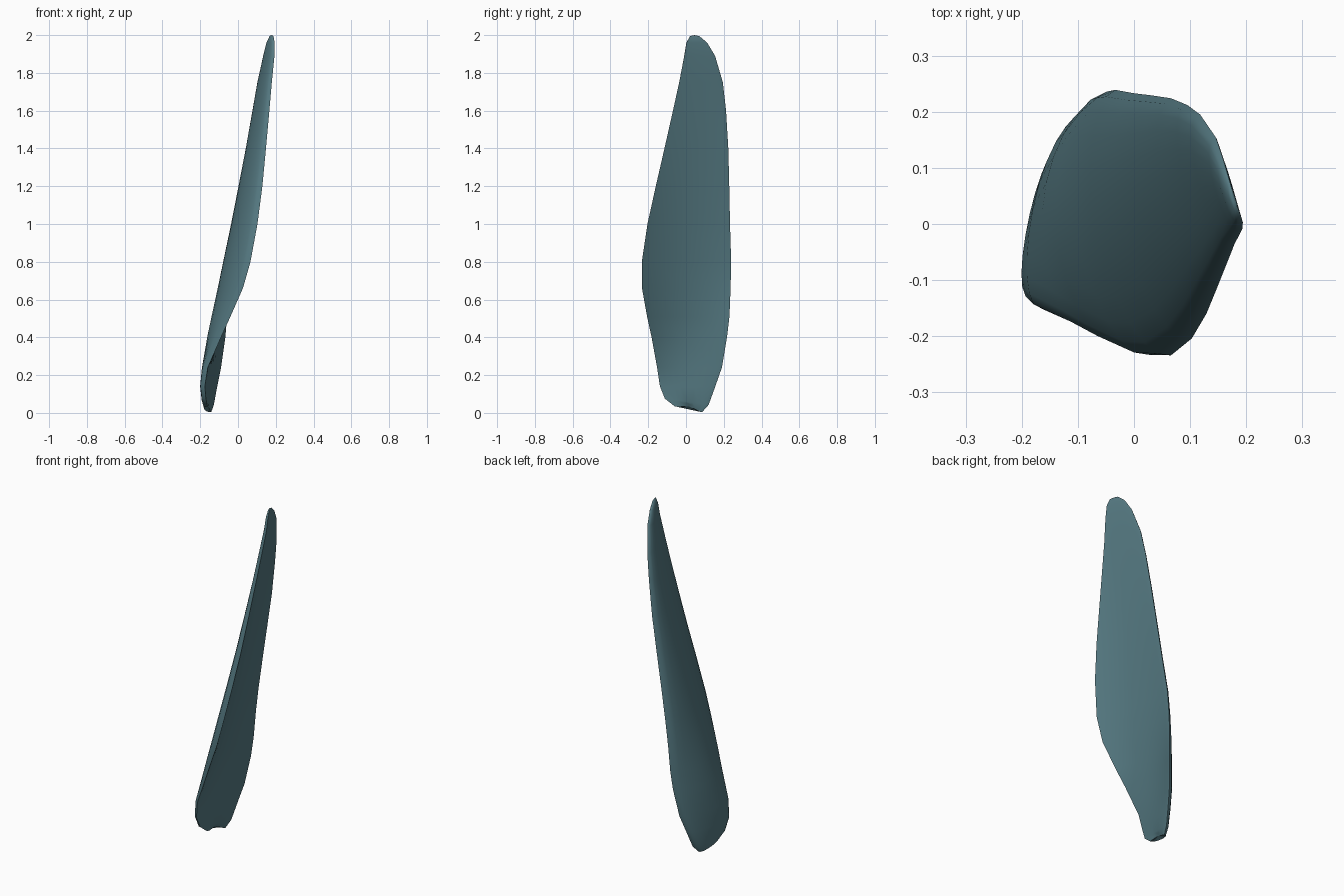
import bpy, bmesh, math
from mathutils import Vector

if "Cube" in bpy.data.objects:
    bpy.data.objects.remove(bpy.data.objects["Cube"])

# Stations up the blade: z, front ridge (x, y), back edge (x, y), camber, thickness
STATIONS = [
    (0.022, -0.162, -0.060, -0.142, 0.085, 0.0, 0.026),
    (0.06, -0.170, -0.112, -0.128, 0.120, 0.0, 0.036),
    (0.14, -0.176, -0.138, -0.110, 0.155, 0.002, 0.042),
    (0.24, -0.160, -0.153, -0.090, 0.190, 0.012, 0.044),
    (0.40, -0.090, -0.182, -0.067, 0.217, 0.038, 0.047),
    (0.51, -0.040, -0.206, -0.058, 0.230, 0.042, 0.049),
    (0.66, 0.026, -0.233, -0.048, 0.236, 0.042, 0.050),
    (0.80, 0.066, -0.234, -0.033, 0.239, 0.036, 0.050),
    (1.00, 0.103, -0.204, 0.000, 0.233, 0.027, 0.049),
    (1.20, 0.129, -0.160, 0.033, 0.229, 0.020, 0.046),
    (1.40, 0.148, -0.114, 0.066, 0.224, 0.012, 0.042),
    (1.60, 0.166, -0.069, 0.095, 0.212, 0.005, 0.036),
    (1.75, 0.179, -0.036, 0.118, 0.195, 0.002, 0.032),
    (1.89, 0.193, -0.009, 0.146, 0.154, 0.001, 0.026),
    (1.96, 0.194, 0.003, 0.160, 0.112, 0.0, 0.020),
    (1.995, 0.188, 0.022, 0.172, 0.070, 0.0, 0.010),
]
SIDES = 24


def section(z, fx, fy, bx, by, camber, thick):
    """Slice with a bulging left side, blunt front and nearly flat right side."""
    front, back = Vector((fx, fy, 0)), Vector((bx, by, 0))
    chord = back - front
    normal = Vector((-chord.y, chord.x, 0)).normalized()   # points to the left
    tilt = 0.26 * max(0, 1 - z / 0.13)                     # bottom slopes to the back
    points = []
    for i in range(SIDES):
        a = 2 * math.pi * i / SIDES
        u = (1 - math.cos(a)) / 2
        s = math.sin(a)
        if s > 0:
            h = thick * s ** (0.6 if u < 0.5 else 0.8)
        else:
            h = 0.12 * thick * s * u
        p = front + chord * u + normal * (4 * camber * u * (1 - u) + h)
        p.z = z - tilt * p.y
        points.append(p)
    return points


# Twisted blade lofted through the slices
bm = bmesh.new()
rings = [[bm.verts.new(p) for p in section(*s)] for s in STATIONS]
for low, high in zip(rings, rings[1:]):
    for i in range(SIDES):
        j = (i + 1) % SIDES
        bm.faces.new((low[i], low[j], high[j], high[i]))

# Closed bottom and tip
for ring, z in ((rings[0], 0.035), (rings[-1], 2.0)):
    mid = sum((v.co for v in ring), Vector()) / SIDES
    centre = bm.verts.new((mid.x, mid.y, z))
    for i in range(SIDES):
        bm.faces.new((ring[i], ring[(i + 1) % SIDES], centre))
# Small dent in the lower edge of the right side
for v in rings[0][SIDES // 2 + 1:]:
    v.co.z += 0.03 * max(0, 1 - ((v.co.y - 0.015) / 0.055) ** 2)
bmesh.ops.recalc_face_normals(bm, faces=bm.faces)

mesh = bpy.data.meshes.new("blade")
bm.to_mesh(mesh)
bm.free()
blade = bpy.data.objects.new("blade", mesh)
bpy.context.collection.objects.link(blade)

# Dark teal colour
teal = bpy.data.materials.new("teal")
teal.diffuse_color = (0.09, 0.19, 0.22, 1)
teal.use_nodes = True
teal.node_tree.nodes["Principled BSDF"].inputs["Base Color"].default_value = teal.diffuse_color
mesh.materials.append(teal)

bpy.context.view_layer.objects.active = blade
blade.select_set(True)
bpy.ops.object.shade_smooth_by_angle(angle=math.radians(60))
